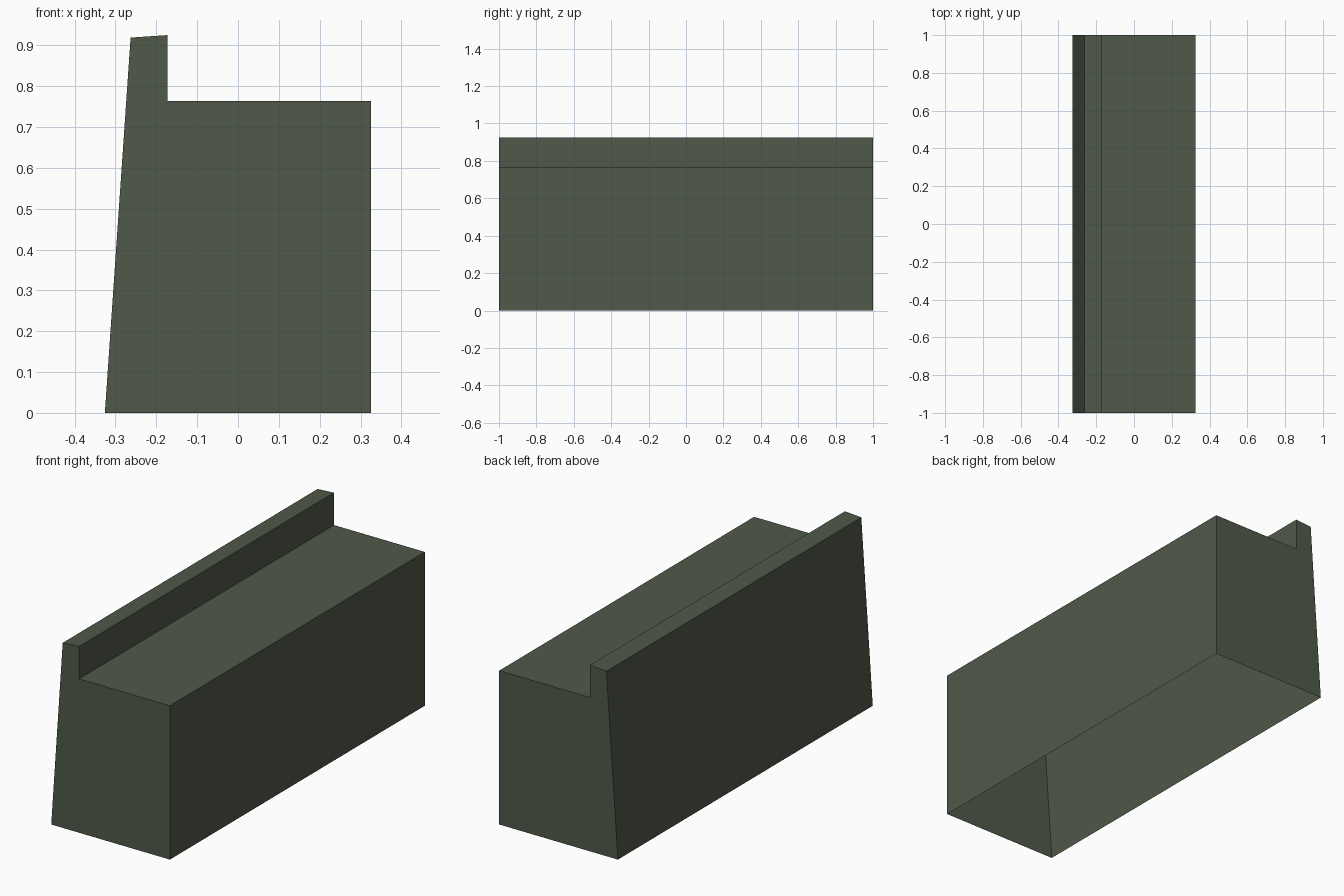
import bpy, bmesh

if "Cube" in bpy.data.objects:
    bpy.data.objects.remove(bpy.data.objects["Cube"])

# Dull green paint
mat = bpy.data.materials.new("dull green")
mat.diffuse_color = (0.078, 0.1, 0.067, 1)
mat.use_nodes = True
mat.node_tree.nodes["Principled BSDF"].inputs["Base Color"].default_value = mat.diffuse_color

# Cross-section of the stepped block: sloped outer side, raised lip, flat ledge
profile = [(-0.326, 0), (0.326, 0), (0.326, 0.764), (-0.173, 0.764),
           (-0.173, 0.925), (-0.263, 0.919)]

bm = bmesh.new()
front = [bm.verts.new((x, -1, z)) for x, z in profile]
back = [bm.verts.new((x, 1, z)) for x, z in profile]

# End caps
bm.faces.new(front)
bm.faces.new(back[::-1])

# Long sides; the underside (first edge) stays open
n = len(profile)
for i in range(1, n):
    j = (i + 1) % n
    bm.faces.new((front[j], front[i], back[i], back[j]))

mesh = bpy.data.meshes.new("stepped_block")
bm.to_mesh(mesh)
bm.free()
mesh.materials.append(mat)
obj = bpy.data.objects.new("stepped_block", mesh)
bpy.context.collection.objects.link(obj)
